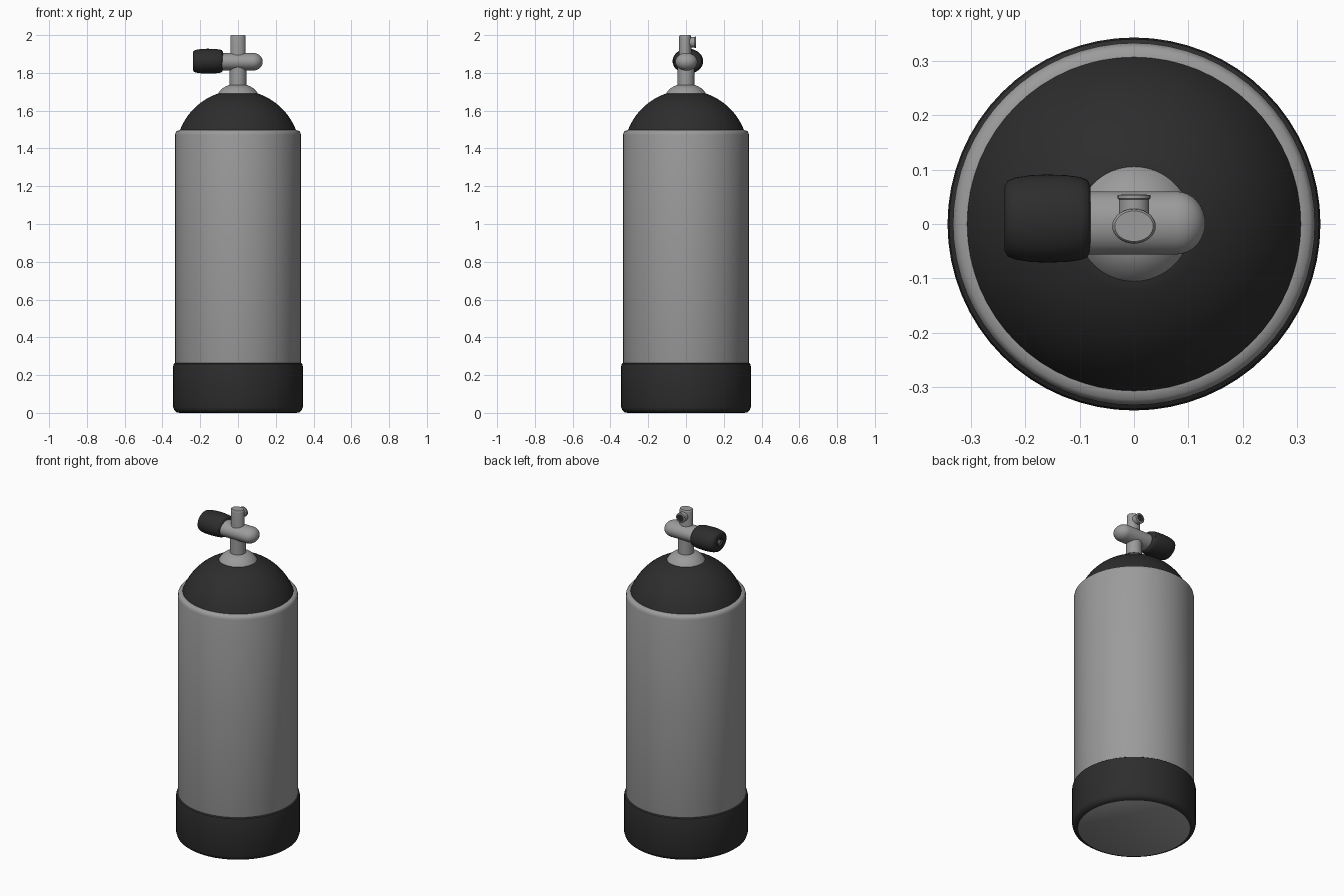
import bpy, bmesh, math

if "Cube" in bpy.data.objects:
    bpy.data.objects.remove(bpy.data.objects["Cube"])


def material(name, v):
    m = bpy.data.materials.new(name)
    m.diffuse_color = (v, v, v, 1)
    m.use_nodes = True
    m.node_tree.nodes["Principled BSDF"].inputs["Base Color"].default_value = m.diffuse_color
    return m


GREY = material("metal grey", 0.33)
BLACK = material("rubber black", 0.026)


def lathe(name, profile, mat, axis="z", center=(0, 0, 0), scale=(1, 1), seg=64, caps=True):
    """Revolve (radius, distance) points about an axis; scale gives an oval section."""
    bm = bmesh.new()
    rings = []
    for r, t in profile:
        ring = []
        for i in range(seg):
            a = 2 * math.pi * i / seg
            u, v = r * math.cos(a) * scale[0], r * math.sin(a) * scale[1]
            p = {"z": (u, v, t), "x": (t, u, v), "y": (u, t, v)}[axis]
            ring.append(bm.verts.new([c + d for c, d in zip(center, p)]))
        rings.append(ring)
    for a, b in zip(rings, rings[1:]):
        for i in range(seg):
            j = (i + 1) % seg
            bm.faces.new((a[i], a[j], b[j], b[i]))
    if caps:
        bm.faces.new(rings[0])
        bm.faces.new(rings[-1])
    bmesh.ops.recalc_face_normals(bm, faces=bm.faces)
    me = bpy.data.meshes.new(name)
    bm.to_mesh(me)
    bm.free()
    me.materials.append(mat)
    ob = bpy.data.objects.new(name, me)
    bpy.context.collection.objects.link(ob)
    bpy.ops.object.select_all(action="DESELECT")
    ob.select_set(True)
    bpy.context.view_layer.objects.active = ob
    bpy.ops.object.shade_smooth_by_angle(angle=math.radians(40))
    return ob


# Tank body, its underside showing through the boot
lathe("tank_body", [(0.31, 0), (0.326, 0.01), (0.333, 0.03), (0.333, 1.472),
                    (0.330, 1.485), (0.323, 1.493), (0.308, 1.497)], GREY)

# Rubber boot around the base
lathe("boot", [(0.31, 0), (0.324, 0.003), (0.337, 0.013), (0.343, 0.03), (0.343, 0.248),
               (0.340, 0.26), (0.333, 0.265)], BLACK, caps=False)

# Black shoulder: part of a sphere
R, ZC = 0.329, 1.379
a0, a1 = math.acos(0.31 / R), math.acos(0.106 / R)
arc = [a0 + (a1 - a0) * i / 14 for i in range(15)]
lathe("shoulder", [(R * math.cos(a), ZC + R * math.sin(a)) for a in arc], BLACK)

# Neck collar and stem
lathe("neck_collar", [(0.107, 1.688), (0.097, 1.703), (0.082, 1.718), (0.065, 1.729),
                      (0.045, 1.736)], GREY)
lathe("lower_stem", [(0.044, 1.72), (0.044, 1.86)], GREY, seg=32)
lathe("upper_stem", [(1, 1.86), (1, 1.99), (0.96, 1.997), (0.88, 2.0)], GREY,
      center=(0, -0.004, 0), scale=(0.04, 0.032), seg=32)

# Valve cross tube with rounded right end
end = [(math.cos(math.pi / 2 * i / 8), 0.078 + 0.053 * math.sin(math.pi / 2 * i / 8))
       for i in range(8)]
lathe("valve_tube", [(1, -0.10)] + end + [(0.02, 0.131)], GREY, "x",
      (0, 0.002, 1.859), (0.058, 0.047), 48)

# Hand wheel with a recessed screw in its end
lathe("valve_knob", [(0.34, -0.222), (0.34, -0.238), (0.74, -0.238), (0.86, -0.232),
                     (0.93, -0.218), (0.985, -0.19), (1, -0.16), (0.985, -0.125),
                     (0.94, -0.098), (0.88, -0.086), (0.74, -0.080)], BLACK, "x",
      (0, 0.01, 1.862), (0.081, 0.066), 48)
lathe("knob_screw", [(0.2, -0.232), (0.2, -0.21)], GREY, "x",
      (0, 0.01, 1.862), (0.081, 0.066), 24)

# Gas outlet facing the back
lathe("outlet", [(0.028, 0.0), (0.028, 0.045), (0.030, 0.047), (0.030, 0.053), (0.022, 0.054),
                 (0.022, 0.045)], GREY, "y", (0, 0, 1.962), seg=32)
lathe("outlet_hole", [(0.0218, 0.044), (0.0218, 0.050)], BLACK, "y", (0, 0, 1.962), seg=32)
